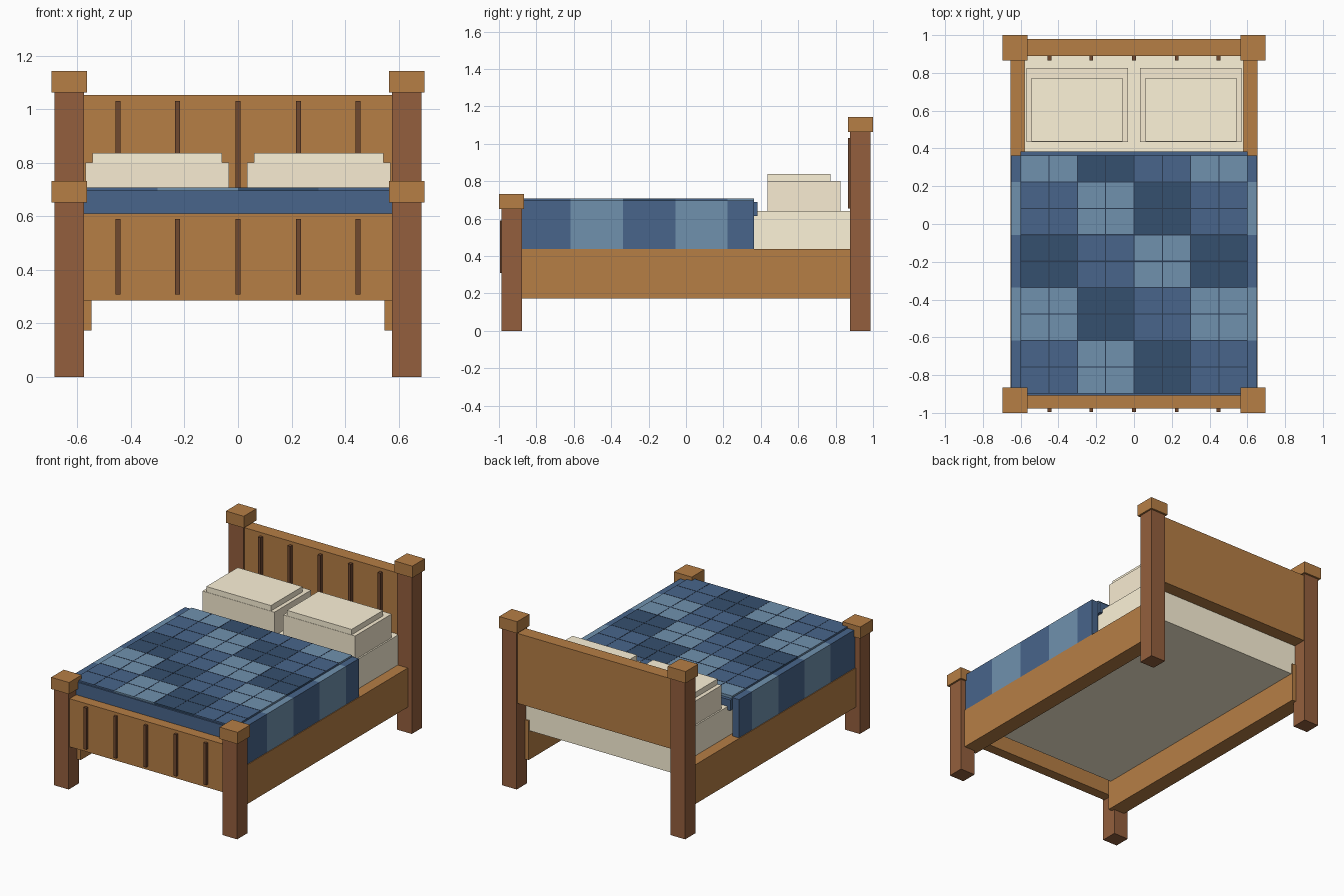
import bpy, bmesh

if "Cube" in bpy.data.objects:
    bpy.data.objects.remove(bpy.data.objects["Cube"])

def material(name, hexcode):
    m = bpy.data.materials.new(name)
    c = [int(hexcode[i:i + 2], 16) / 255 for i in (0, 2, 4)]
    m.diffuse_color = [((v + 0.055) / 1.055) ** 2.4 for v in c] + [1]
    m.use_nodes = True
    m.node_tree.nodes["Principled BSDF"].inputs["Base Color"].default_value = m.diffuse_color
    return m

POST = material("dark_wood", "945f3d")
WOOD = material("wood", "b67e45")
SLAT = material("slat_wood", "70482f")
CREAM = material("cream", "fdf3d8")
PILLOW = material("pillow_cream", "f8ecd2")
MID = material("blue_mid", "48658b")
LIGHT = material("blue_light", "7091ae")
DARK = material("blue_dark", "35506f")
STITCH = material("stitch", "2b3c54")

def boxes(name, mat, *spans):
    """One object from boxes given as (x0, x1, y0, y1, z0, z1)."""
    bm = bmesh.new()
    for x0, x1, y0, y1, z0, z1 in spans:
        vs = bmesh.ops.create_cube(bm, size=1)["verts"]
        for v in vs:
            v.co = (x1 if v.co.x > 0 else x0, y1 if v.co.y > 0 else y0, z1 if v.co.z > 0 else z0)
    me = bpy.data.meshes.new(name)
    bm.to_mesh(me)
    bm.free()
    me.materials.append(mat)
    ob = bpy.data.objects.new(name, me)
    bpy.context.collection.objects.link(ob)
    return ob

# Posts, caps, rails and pillows come in left/right pairs
for side, s in (("left", -1), ("right", 1)):
    def pair(name, mat, x0, x1, *rest):
        boxes(f"{side}_{name}", mat, (*sorted((s * x0, s * x1)), *rest))
    pair("head_post", POST, 0.575, 0.685, 0.878, 0.987, 0, 1.063)
    pair("head_cap", WOOD, 0.563, 0.697, 0.866, 1.0, 1.063, 1.142)
    pair("foot_post", POST, 0.575, 0.685, -0.987, -0.878, 0, 0.652)
    pair("foot_cap", WOOD, 0.563, 0.697, -1.0, -0.866, 0.652, 0.731)
    pair("side_rail", WOOD, 0.547, 0.655, -0.9, 0.9, 0.173, 0.438)
    pair("pillow", PILLOW, 0.033, 0.57, 0.435, 0.827, 0.64, 0.80)
    pair("pillow_top", CREAM, 0.06, 0.543, 0.437, 0.773, 0.80, 0.837)

# Headboard and footboard with slats
boxes("headboard", WOOD, (-0.58, 0.58, 0.89, 0.98, 0.58, 1.053))
boxes("footboard", WOOD, (-0.58, 0.58, -0.977, -0.907, 0.285, 0.61))
slat_x = [-0.448, -0.226, 0, 0.226, 0.448]
boxes("headboard_slats", SLAT, *[(x - .01, x + .01, 0.866, 0.895, 0.655, 1.03) for x in slat_x])
boxes("footboard_slats", SLAT, *[(x - .01, x + .01, -0.995, -0.97, 0.308, 0.59) for x in slat_x])

# Mattress
boxes("mattress", CREAM, (-0.58, 0.58, -0.88, 0.89, 0.368, 0.64))

# Quilt body, foot drape and folded edge
boxes("quilt_base", MID, (-0.60, 0.60, -0.9, 0.36, 0.64, 0.697))
boxes("quilt_foot_drape", MID, (-0.60, 0.60, -0.907, -0.87, 0.44, 0.697))
boxes("quilt_fold", MID, (-0.60, 0.60, 0.34, 0.383, 0.615, 0.688))

# Quilt patches cycling three blues, two rows and columns per colour
rows = [-0.897 + 0.14 * i for i in range(10)]
groups = {0: [], 1: [], 2: []}
sides = {0: [], 1: []}
for j in range(9):
    for i in range(8):
        x = -0.6 + 0.15 * i
        groups[(i // 2 + j // 2) % 3].append((x, x + 0.15, rows[j], rows[j + 1], 0.69, 0.707))
    for x0, x1 in ((-0.65, -0.602), (0.602, 0.65)):
        sides[(j // 2) % 2].append((x0, x1, rows[j], rows[j + 1], 0.438, 0.697))
for k, (label, mat) in enumerate((("mid", MID), ("light", LIGHT), ("dark", DARK))):
    boxes(f"quilt_patches_{label}", mat, *groups[k])
boxes("quilt_drape_mid", MID, *sides[0])
boxes("quilt_drape_light", LIGHT, *sides[1])

# Stitch lines, almost flush with the patches
boxes("quilt_stitches", STITCH,
      *[(-0.6 + .15 * i - .003, -0.6 + .15 * i + .003, -0.896, 0.362, 0.70, 0.708) for i in range(1, 8)],
      *[(-0.599, 0.599, y - .003, y + .003, 0.70, 0.708) for y in rows[1:9]])
